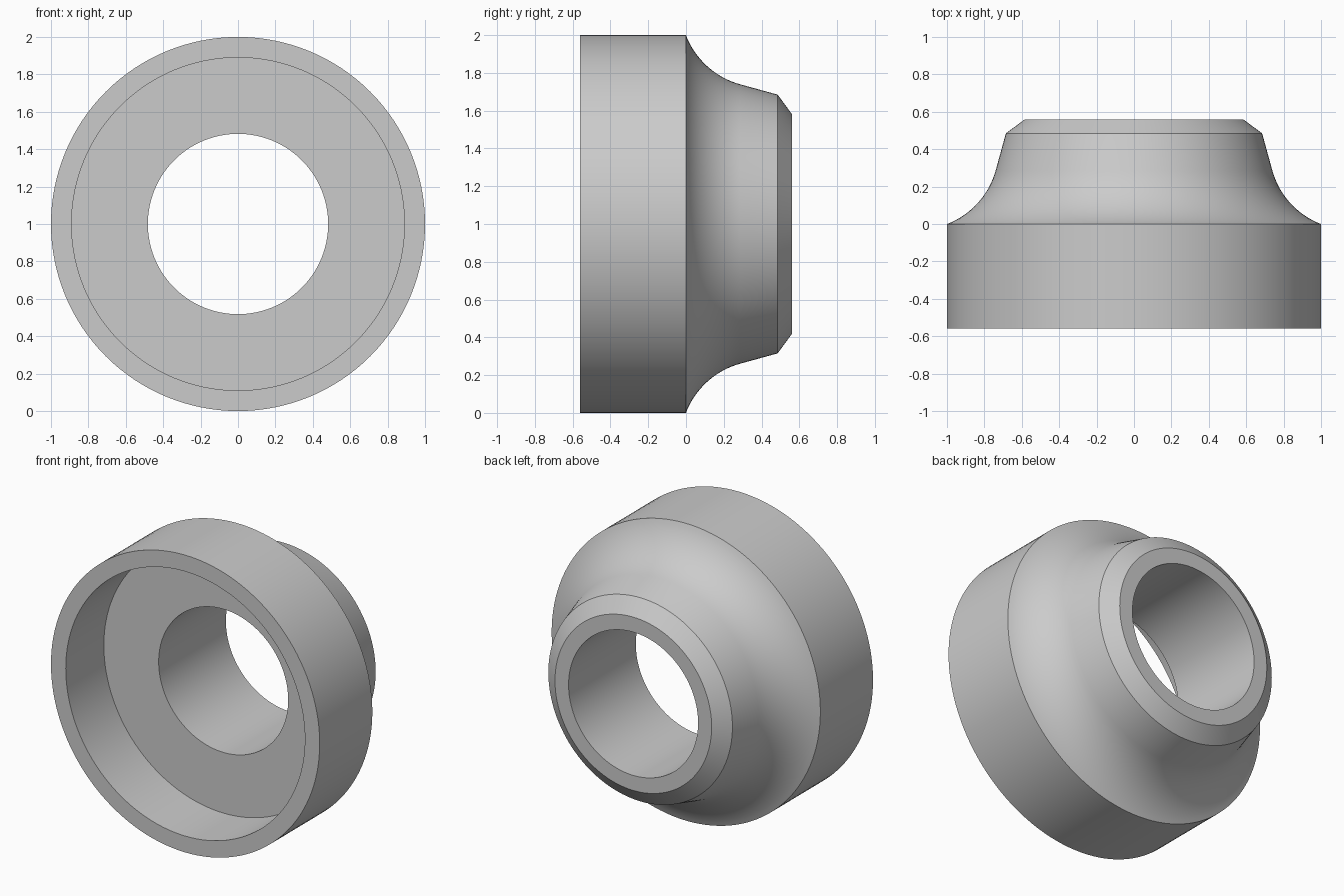
import bpy, bmesh, math
from mathutils import Matrix, Vector

cube = bpy.data.objects.get("Cube")
if cube:
    bpy.data.objects.remove(cube, do_unlink=True)

SEGMENTS = 128

# Plain grey material
grey = bpy.data.materials.new("plain_grey")
grey.use_nodes = True
colour = (0.6, 0.6, 0.6, 1.0)
grey.diffuse_color = colour
grey.node_tree.nodes["Principled BSDF"].inputs["Base Color"].default_value = colour


def arc(centre_y, centre_r, radius, start, end, steps):
    """Points (y, radius from axis) along a circular arc, angles in degrees."""
    points = []
    for i in range(steps + 1):
        a = math.radians(start + (end - start) * i / steps)
        points.append((centre_y + radius * math.cos(a), centre_r + radius * math.sin(a)))
    return points


def lathe(name, profile, material):
    """Spin a closed (y, radius) profile around the y axis at z = 1."""
    bm = bmesh.new()
    rings = []
    for i in range(SEGMENTS):
        turn = Matrix.Rotation(2 * math.pi * i / SEGMENTS, 3, 'Y')
        rings.append([bm.verts.new(turn @ Vector((0, y, r)) + Vector((0, 0, 1)))
                      for y, r in profile])
    count = len(profile)
    for i in range(SEGMENTS):
        a, b = rings[i], rings[(i + 1) % SEGMENTS]
        for j in range(count):
            k = (j + 1) % count
            bm.faces.new((a[j], a[k], b[k], b[j]))
    bmesh.ops.recalc_face_normals(bm, faces=bm.faces)
    mesh = bpy.data.meshes.new(name)
    bm.to_mesh(mesh)
    bm.free()
    mesh.materials.append(material)
    obj = bpy.data.objects.new(name, mesh)
    bpy.context.collection.objects.link(obj)
    bpy.ops.object.select_all(action='DESELECT')
    obj.select_set(True)
    bpy.context.view_layer.objects.active = obj
    bpy.ops.object.shade_smooth_by_angle(angle=math.radians(20))
    return obj


# Outer rim, concave flare, tapered neck with chamfer, bore, then front recess
profile = [(-0.56, 0.89), (-0.56, 1.0)]
profile += [(0.0, 1.0)] + arc(0.401, 1.154, 0.43, 201, 254.3, 16)[1:]
profile += [(0.485, 0.685), (0.56, 0.583), (0.56, 0.482)]
profile += [(-0.155, 0.482), (-0.155, 0.89)]
lathe("flanged_collar", profile, grey)
